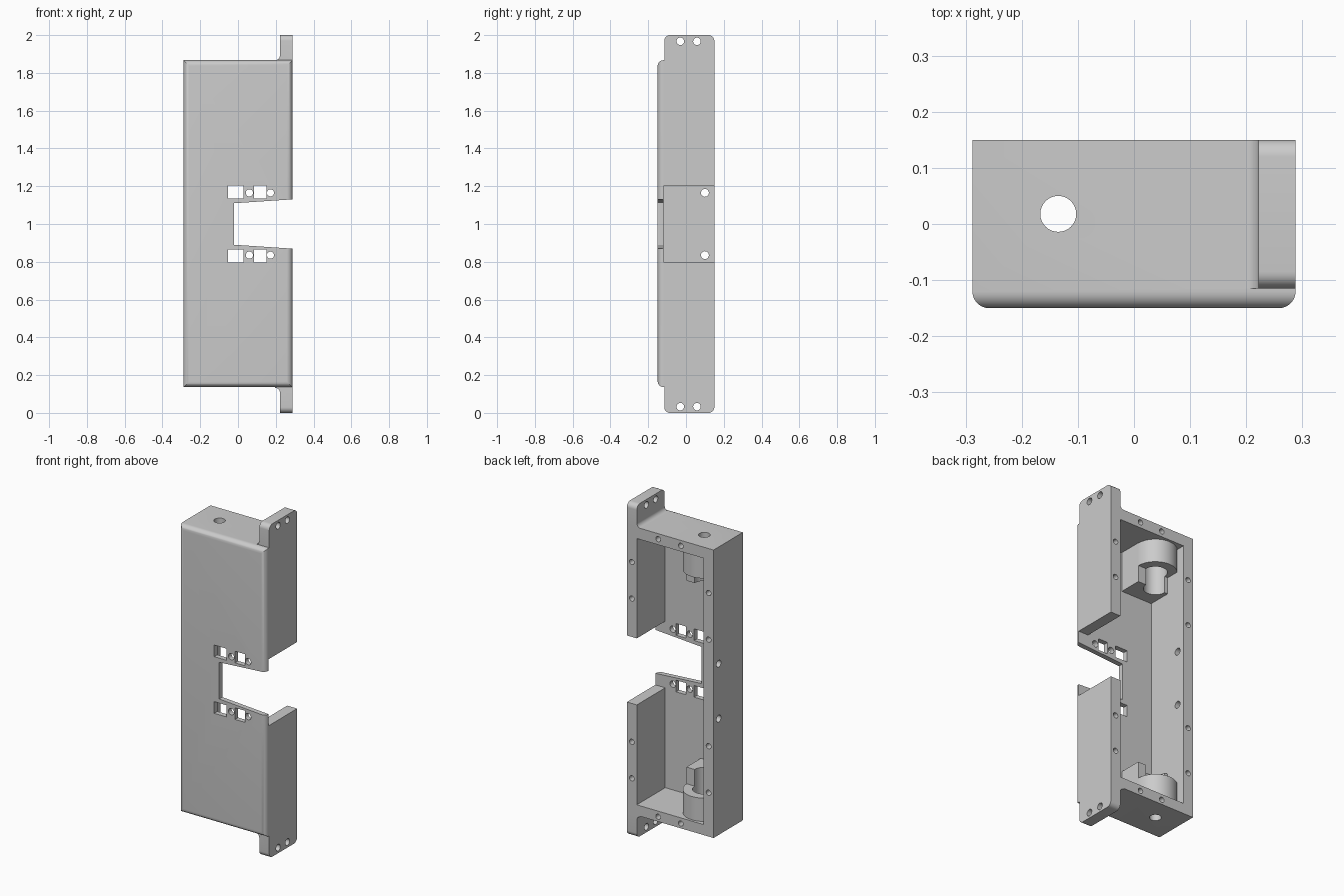
import bpy, bmesh
from math import cos, sin, pi
from mathutils import Vector

cube = bpy.data.objects.get("Cube")
if cube:
    bpy.data.objects.remove(cube, do_unlink=True)

grey = bpy.data.materials.new("plain_grey")
grey.use_nodes = True
grey.diffuse_color = (0.6, 0.6, 0.6, 1)
grey.node_tree.nodes["Principled BSDF"].inputs["Base Color"].default_value = (0.6, 0.6, 0.6, 1)


def make_object(name, bm):
    bmesh.ops.recalc_face_normals(bm, faces=bm.faces)
    mesh = bpy.data.meshes.new(name)
    bm.to_mesh(mesh)
    bm.free()
    mesh.materials.append(grey)
    obj = bpy.data.objects.new(name, mesh)
    bpy.context.collection.objects.link(obj)
    return obj


def prism(name, outline, axis, start, end):
    """Extrude a 2D outline along x, y or z."""
    place = {"x": lambda u, v, w: (w, u, v),
             "y": lambda u, v, w: (u, w, v),
             "z": lambda u, v, w: (u, v, w)}[axis]
    bm = bmesh.new()
    face = bm.faces.new([bm.verts.new(place(u, v, start)) for u, v in outline])
    moved = bmesh.ops.extrude_face_region(bm, geom=[face])["geom"]
    verts = [g for g in moved if isinstance(g, bmesh.types.BMVert)]
    bmesh.ops.translate(bm, verts=verts, vec=Vector(place(0, 0, end - start)))
    return make_object(name, bm)


def box(name, x0, x1, y0, y1, z0, z1):
    return prism(name, [(x0, y0), (x1, y0), (x1, y1), (x0, y1)], "z", z0, z1)


def arc(u, v, r, a0, a1, steps):
    return [(u + r * cos(a0 + (a1 - a0) * i / steps),
             v + r * sin(a0 + (a1 - a0) * i / steps)) for i in range(steps + 1)]


def rod(name, axis, u, v, r, start, end, sides=32):
    return prism(name, arc(u, v, r, 0, 2 * pi, sides)[:-1], axis, start, end)


def combine(target, tool, operation):
    mod = target.modifiers.new("combine", "BOOLEAN")
    mod.operation, mod.solver, mod.object = operation, "EXACT", tool
    bpy.context.view_layer.objects.active = target
    bpy.ops.object.modifier_apply(modifier=mod.name)
    bpy.data.objects.remove(tool, do_unlink=True)


def add(tool):
    combine(housing, tool, "UNION")


def cut(tool):
    combine(housing, tool, "DIFFERENCE")


def flip(z, side):
    """Mirror a height about the middle of the housing."""
    return 1 + side * (z - 1)


SIDES = (1, -1)

# Main shell, rounded on its front edges
housing = box("housing", -0.288, 0.288, -0.15, 0.15, 0.137, 1.867)
bm = bmesh.new()
bm.from_mesh(housing.data)
front = [e for e in bm.edges if all(v.co.y < 0 for v in e.verts)]
bmesh.ops.bevel(bm, geom=front, offset=0.03, segments=8, profile=0.5, affect="EDGES")
bm.to_mesh(housing.data)
bm.free()

# Mounting plate with rounded corners, running past both ends
r = 0.03
outline = []
for i, (y, z) in enumerate([(0.15 - r, 2 - r), (-0.115 + r, 2 - r),
                            (-0.115 + r, r), (0.15 - r, r)]):
    outline += arc(y, z, r, i * pi / 2, (i + 1) * pi / 2, 8)
add(prism("mounting_plate", outline, "x", 0.222, 0.288))

# Fillets between the mounting plate and the shell ends
for s in SIDES:
    curve = arc(0.197, 1.892, 0.025, -pi / 2, 0, 8)
    profile = [(x, flip(z, s)) for x, z in curve + [(0.24, 1.892), (0.24, 1.85), (0.197, 1.85)]]
    add(prism("plate_fillet", profile, "y", -0.115, 0.15))

# Cavity open at the back
cut(box("cavity", -0.222, 0.222, -0.12, 0.2, 0.2, 1.8))

# Holder in each end: tall block, round sleeve, bore and cord hole
hx, hy = -0.135, 0.018
for s in SIDES:
    add(box("holder_block", -0.25, -0.015, -0.135, hy, *sorted((flip(1.56, s), flip(1.82, s)))))
    add(rod("holder_sleeve", "z", hx, hy, 0.118, *sorted((flip(1.66, s), flip(1.82, s))), 48))
    cut(rod("holder_bore", "z", hx, hy, 0.065, *sorted((flip(1.5, s), flip(1.8, s)))))
    cut(rod("end_hole", "z", hx, hy, 0.032, *sorted((flip(1.7, s), flip(2.1, s)))))

# Side opening and tapered front notch
cut(box("side_opening", 0.15, 0.4, -0.12, 0.3, 0.8, 1.2))
cut(prism("front_notch", [(-0.02, 0.89), (0.4, 0.862), (0.4, 1.138), (-0.02, 1.11)],
          "y", -0.3, -0.08))

for s in SIDES:
    # Windows and screw holes beside the notch
    for x0, x1 in ((-0.053, 0.03), (0.085, 0.15)):
        cut(box("window", x0, x1, -0.3, -0.08, *sorted((flip(1.135, s), flip(1.205, s)))))
    for x in (0.06, 0.172):
        cut(rod("front_hole", "y", x, flip(1.165, s), 0.019, -0.3, -0.08, 20))
    # Side wall and mounting plate holes
    cut(rod("side_hole", "x", 0.1, flip(1.165, s), 0.021, -0.4, -0.1, 20))
    for y in (-0.03, 0.058):
        cut(rod("plate_hole", "x", y, flip(1.967, s), 0.02, 0.1, 0.4, 20))
    # Blind screw holes around the back rim
    for x, z in ((0.255, 1.65), (0.255, 1.43), (-0.255, 1.6), (-0.255, 1.32),
                 (0.08, 1.834), (-0.07, 1.834)):
        cut(rod("rim_hole", "y", x, flip(z, s), 0.016, 0.05, 0.3, 16))

bpy.ops.object.select_all(action="DESELECT")
housing.select_set(True)
bpy.context.view_layer.objects.active = housing
bpy.ops.object.shade_smooth_by_angle(angle=pi / 6)
